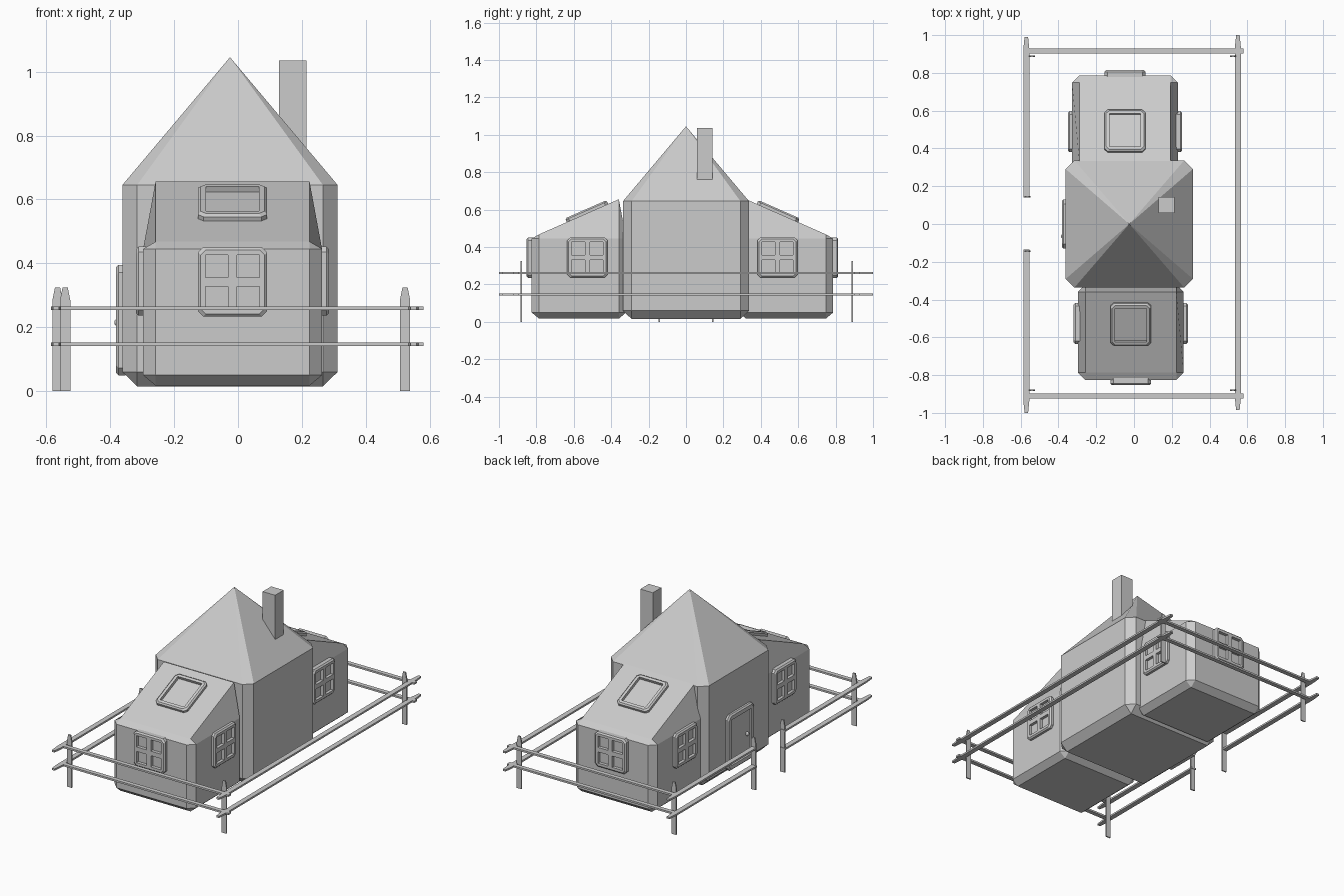
import bpy, bmesh
from math import pi, atan2
from mathutils import Matrix, Vector

if "Cube" in bpy.data.objects:
    bpy.data.objects.remove(bpy.data.objects["Cube"])

T = Matrix.Translation


def R(a, axis):
    return Matrix.Rotation(a, 4, axis)


def finish(bm, name, mat=Matrix()):
    bmesh.ops.remove_doubles(bm, verts=bm.verts, dist=1e-5)
    bmesh.ops.recalc_face_normals(bm, faces=bm.faces)
    me = bpy.data.meshes.new(name)
    bm.to_mesh(me)
    bm.free()
    ob = bpy.data.objects.new(name, me)
    ob.matrix_world = mat
    bpy.context.collection.objects.link(ob)
    return ob


def octagon(cy, hx, hy, c, z):
    """Rectangle with chamfered corners; z may be a function of y."""
    zf = z if callable(z) else (lambda y: z)
    pts = [(hx, hy - c), (hx - c, hy), (c - hx, hy), (-hx, hy - c),
           (-hx, c - hy), (c - hx, -hy), (hx - c, -hy), (hx, c - hy)]
    return [Vector((x, y + cy, zf(y + cy))) for x, y in pts]


def loft(name, rings, mat=Matrix()):
    bm = bmesh.new()
    vs = [[bm.verts.new(p) for p in r] for r in rings]
    for a, b in zip(vs, vs[1:]):
        for i in range(8):
            j = (i + 1) % 8
            bm.faces.new((a[i], a[j], b[j], b[i]))
    bm.faces.new(vs[0][::-1])
    bm.faces.new(vs[-1])
    return finish(bm, name, mat)


def paned_frame(name, xs, ys, h, depth, mat):
    """Raised frame with chamfered corners; odd inner grid cells are recessed panes."""
    bm = bmesh.new()
    nx, ny = len(xs), len(ys)
    v = [[bm.verts.new((x, y, h)) for y in ys] for x in xs]
    corners = [v[0][0], v[-1][0], v[0][-1], v[-1][-1]]
    panes = []
    for i in range(nx - 1):
        for j in range(ny - 1):
            q = [v[i][j], v[i + 1][j], v[i + 1][j + 1], v[i][j + 1]]
            f = bm.faces.new([p for p in q if p not in corners])
            if i % 2 and j % 2:
                panes.append(f)
    for c in corners:
        bm.verts.remove(c)
    # sides, with a small bevelled edge on the face
    edges = [e for e in bm.edges if e.is_boundary]
    for k, (grow, z) in enumerate(((0.008, h - 0.008), (0, -0.01))):
        ex = bmesh.ops.extrude_edge_only(bm, edges=edges)['geom']
        for p in (g for g in ex if isinstance(g, bmesh.types.BMVert)):
            p.co.z = z
            p.co.x += grow * (1 if p.co.x > 0 else -1)
            p.co.y += grow * (1 if p.co.y > 0 else -1)
        edges = [e for e in ex if isinstance(e, bmesh.types.BMEdge) and e.is_boundary]
    for f in panes:
        r = bmesh.ops.extrude_discrete_faces(bm, faces=[f])['faces'][0]
        for p in r.verts:
            p.co.z -= depth
    return finish(bm, name, mat)


def plank(name, outline, thick, mat):
    """Flat outline in local XY, thickness along Z."""
    bm = bmesh.new()
    f = bm.faces.new([bm.verts.new((x, y, -thick / 2)) for x, y in outline])
    ex = bmesh.ops.extrude_face_region(bm, geom=[f])['geom']
    bmesh.ops.translate(bm, vec=(0, 0, thick),
                        verts=[g for g in ex if isinstance(g, bmesh.types.BMVert)])
    return finish(bm, name, mat)


# Main body and hipped roof
C = 0.046
home = T((-0.025, 0, 0))
loft("main_body", [octagon(0, 0.337 - C, 0.337 - C, 0, 0.015),
                   octagon(0, 0.337, 0.337, C, 0.06),
                   octagon(0, 0.337, 0.337, C, 0.645)], home)
loft("main_roof", [octagon(0, 0.337, 0.337, C, 0.645),
                   octagon(0, 0, 0, 0, 1.045)], home)

# Chimney
bm = bmesh.new()
bmesh.ops.create_cube(bm, size=1)
bmesh.ops.scale(bm, vec=(0.086, 0.084, 0.275), verts=bm.verts)
finish(bm, "chimney", T((0.172, 0.1, 0.8975)))

# Two wings, the back one turned half round
slope = (0.655 - 0.468) / 0.425
tilt = atan2(slope, 1)


def roof_z(y):
    return 0.468 + slope * (y + 0.785)


win = [-0.1, -0.084, -0.014, 0.014, 0.084, 0.1]
sky = [-0.1, -0.083, 0.083, 0.1]
sky_y = [-0.113, -0.096, 0.096, 0.113]
cw = 0.039
for side, m in (("front", T((-0.017, 0, 0))),
                ("back", T((-0.048, -0.038, 0)) @ R(pi, 'Z'))):
    cy, hy, hx = -0.5725, 0.2525, 0.28
    loft(side + "_wing", [octagon(cy, hx - cw, hy - cw, 0, 0.017),
                          octagon(cy, hx, hy, cw, 0.05),
                          octagon(cy, hx, hy, cw, 0.445),
                          octagon(cy, hx - cw, hy - cw, 0, roof_z)], m)
    up = R(pi / 2, 'X')
    paned_frame(side + "_end_window", win, win, 0.027, 0.02,
                m @ T((0, -0.825, 0.342)) @ up)
    for s, n in ((1, "right"), (-1, "left")):
        paned_frame(f"{side}_{n}_window", win, win, 0.022, 0.018,
                    m @ T((s * hx, -0.527, 0.344)) @ R(s * pi / 2, 'Z') @ up)
    paned_frame(side + "_skylight", sky, sky_y, 0.022, 0.018,
                m @ T((0, -0.527, roof_z(-0.527))) @ R(tilt, 'X'))

# Door and knob on the left side
paned_frame("door", [-0.122, -0.098, 0.098, 0.122], [-0.165, -0.141, 0.141, 0.165],
            0.02, 0.012, T((-0.362, 0, 0.222)) @ R(-pi / 2, 'Z') @ R(pi / 2, 'X'))
bm = bmesh.new()
bmesh.ops.create_uvsphere(bm, u_segments=10, v_segments=6, radius=0.012)
finish(bm, "door_knob", T((-0.376, -0.065, 0.215)))

# Fence posts with pointed tops
post = [(-0.016, 0), (0.016, 0), (0.016, 0.285), (0.008, 0.325), (-0.008, 0.325), (-0.016, 0.285)]
for i, (x, y) in enumerate([(-0.541, -0.88), (-0.541, 0.888), (0.523, -0.88),
                            (0.523, 0.888), (-0.565, -0.143), (-0.565, 0.143)]):
    plank(f"fence_post_{i}", post, 0.008, T((x, y, 0)) @ R(pi / 2, 'X'))

# Fence rails: flat planks with tapered ends
rails = [("x", -0.91, -0.585, 0.58), ("x", 0.915, -0.585, 0.58),
         ("y", 0.55, -0.985, 1.0), ("y", -0.57, -1.0, -0.135), ("y", -0.57, 0.14, 0.99)]
for z in (0.147, 0.26):
    for i, (axis, off, a, b) in enumerate(rails):
        w = 0.0135 if axis == "x" else 0.0155
        ta = 0.06 if a < -0.9 else 0
        tb = 0.06 if b > 0.9 else 0
        out = [(a, -w * (0.6 if ta else 1)), (a + ta, -w), (b - tb, -w), (b, -w * (0.6 if tb else 1)),
               (b, w * (0.6 if tb else 1)), (b - tb, w), (a + ta, w), (a, w * (0.6 if ta else 1))]
        out = [p for k, p in enumerate(out) if p not in out[:k]]
        m = T((0, off, z)) if axis == "x" else T((off, 0, z)) @ R(pi / 2, 'Z')
        plank(f"fence_rail_{i}_{'low' if z < 0.2 else 'high'}", out, 0.011, m)
